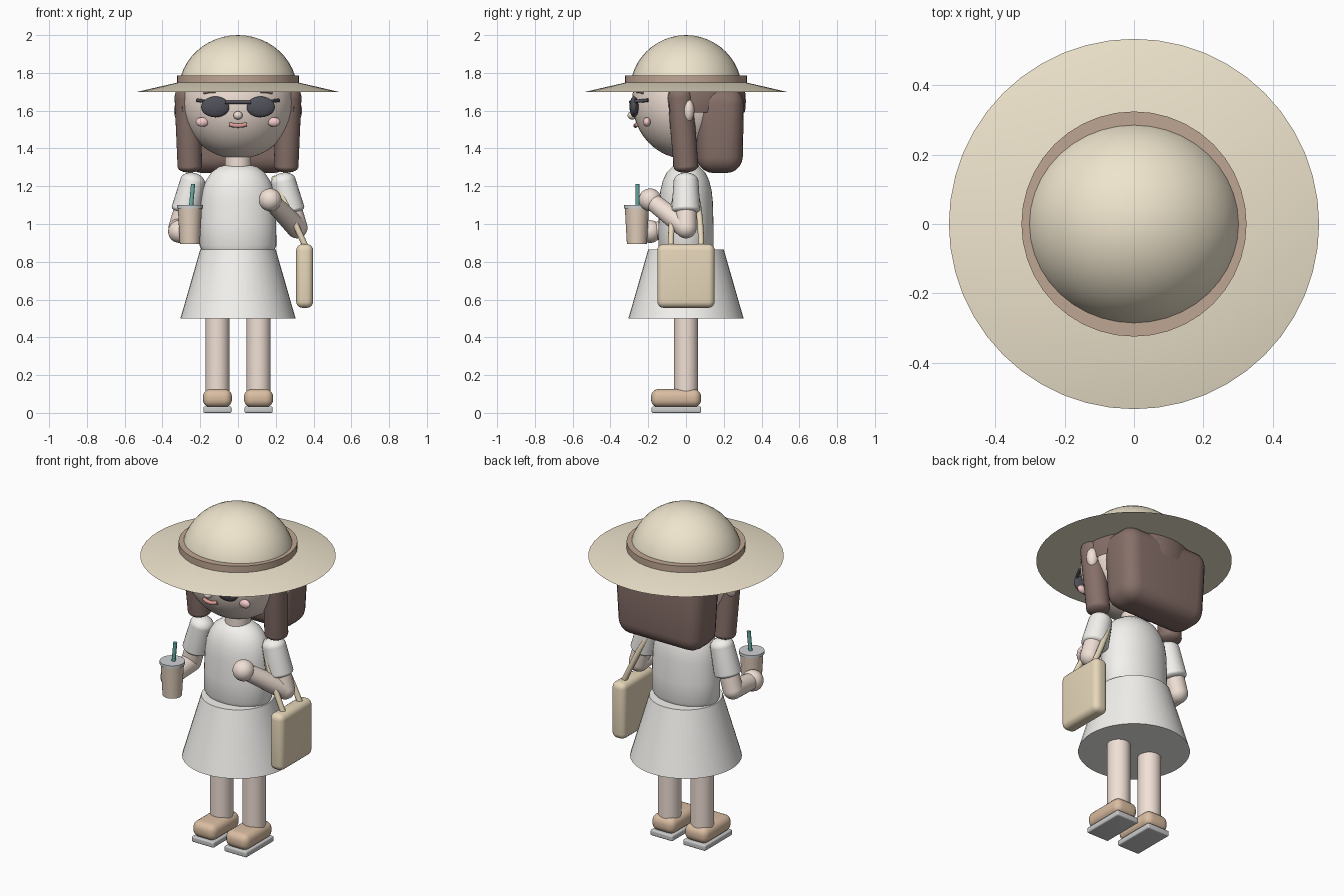
import bpy, bmesh, math
from mathutils import Vector, Matrix

if "Cube" in bpy.data.objects:
    bpy.data.objects.remove(bpy.data.objects["Cube"])

COLORS = {
    "skin": (.88, .75, .67), "hair": (.24, .16, .14), "straw_hat": (.86, .78, .61),
    "band": (.52, .38, .29), "dress": (.90, .89, .86), "drink": (.76, .62, .50),
    "lid": (.62, .64, .66), "straw": (.14, .42, .38), "bag": (.80, .68, .49),
    "shoe": (.70, .51, .36), "sole": (.93, .93, .93), "black": (.08, .08, .10),
    "blush": (.92, .60, .60), "lips": (.70, .33, .30)}
MATS = {}
for key, rgb in COLORS.items():
    MATS[key] = bpy.data.materials.new(key)
    MATS[key].diffuse_color = (*rgb, 1)


def finish(name, bm, mat, angle=35):
    bmesh.ops.recalc_face_normals(bm, faces=bm.faces)
    mesh = bpy.data.meshes.new(name)
    bm.to_mesh(mesh)
    bm.free()
    ob = bpy.data.objects.new(name, mesh)
    bpy.context.collection.objects.link(ob)
    mesh.materials.append(MATS[mat])
    bpy.ops.object.select_all(action='DESELECT')
    ob.select_set(True)
    bpy.context.view_layer.objects.active = ob
    bpy.ops.object.shade_smooth_by_angle(angle=math.radians(angle))
    return ob


def ellipsoid(name, loc, radii, mat, cuts=()):
    """Sphere scaled to radii; each cut (point, normal) removes the normal's side."""
    bm = bmesh.new()
    bmesh.ops.create_uvsphere(bm, u_segments=40, v_segments=24, radius=1)
    bmesh.ops.transform(bm, matrix=Matrix.Translation(loc) @ Matrix.Diagonal((*radii, 1)), verts=bm.verts)
    for co, no in cuts:
        geom = bm.verts[:] + bm.edges[:] + bm.faces[:]
        bmesh.ops.bisect_plane(bm, geom=geom, plane_co=co, plane_no=no, clear_outer=True)
    return finish(name, bm, mat)


def lathe(name, profile, mat, matrix=Matrix(), segs=40):
    """Revolve (radius, height) points around z, closing both ends."""
    bm = bmesh.new()
    rings = []
    for r, z in profile:
        rings.append([bm.verts.new((r * math.cos(2 * math.pi * i / segs),
                                    r * math.sin(2 * math.pi * i / segs), z)) for i in range(segs)])
    for a, b in zip(rings, rings[1:]):
        for i in range(segs):
            j = (i + 1) % segs
            bm.faces.new((a[i], a[j], b[j], b[i]))
    bm.faces.new(rings[0])
    bm.faces.new(rings[-1])
    bmesh.ops.transform(bm, matrix=matrix, verts=bm.verts)
    return finish(name, bm, mat)


def limb(name, a, b, ra, rb, mat, cap_a=1.0, cap_b=1.0):
    """Tapered capsule from a to b; caps below 1 flatten the ends."""
    a, b = Vector(a), Vector(b)
    d = b - a
    steps = [math.radians(t) for t in range(3, 91, 12)] + [math.pi / 2]
    prof = [(ra * math.sin(t), -ra * cap_a * math.cos(t)) for t in steps]
    prof += [(rb * math.sin(t), d.length + rb * cap_b * math.cos(t)) for t in reversed(steps)]
    m = Matrix.Translation(a) @ d.to_track_quat('Z', 'Y').to_matrix().to_4x4()
    return lathe(name, prof, mat, m, 28)


def rounded_box(name, lo, hi, bevel, mat, taper=1.0):
    """Bevelled box; taper shrinks the bottom about the box centre."""
    lo, hi = Vector(lo), Vector(hi)
    mid, size = (lo + hi) / 2, hi - lo
    bm = bmesh.new()
    bmesh.ops.create_cube(bm, size=1)
    for v in bm.verts:
        k = taper if v.co.z < 0 else 1
        v.co = mid + Vector((v.co.x * size.x * k, v.co.y * size.y * k, v.co.z * size.z))
    bmesh.ops.bevel(bm, geom=bm.edges[:], offset=bevel, segments=5, profile=.5, affect='EDGES')
    return finish(name, bm, mat)


def tube(name, points, radius, mat):
    """Round tube following a list of points."""
    cu = bpy.data.curves.new(name, 'CURVE')
    cu.dimensions = '3D'
    cu.bevel_depth, cu.bevel_resolution, cu.use_fill_caps = radius, 4, True
    sp = cu.splines.new('POLY')
    sp.points.add(len(points) - 1)
    for p, co in zip(sp.points, points):
        p.co = (*co, 1)
    cu.materials.append(MATS[mat])
    ob = bpy.data.objects.new(name, cu)
    bpy.context.collection.objects.link(ob)
    bpy.ops.object.select_all(action='DESELECT')
    ob.select_set(True)
    bpy.context.view_layer.objects.active = ob
    bpy.ops.object.convert(target='MESH')
    bpy.ops.object.shade_smooth_by_angle(angle=math.radians(50))


# Head, neck and face
ellipsoid("head", (0, 0, 1.65), (.30, .285, .305), "skin")
lathe("neck", [(.07, 1.25), (.07, 1.40)], "skin")
ellipsoid("nose", (0, -.285, 1.575), (.024, .024, .022), "skin")
tube("lips", [(.045 * t, -.268 + .008 * t * t, 1.52 + .008 * t * t) for t in (-1, -.5, 0, .5, 1)], .011, "lips")
tube("glasses_bridge", [(-.07, -.292, 1.645), (.07, -.292, 1.645)], .010, "black")
for s, side in ((-1, "left"), (1, "right")):
    lens = ellipsoid(f"{side}_lens", (s * .12, -.275, 1.62), (.075, .024, .055), "black")
    tube(f"{side}_temple", [(s * .18, -.27, 1.65), (s * .215, -.20, 1.655)], .009, "black")
    ellipsoid(f"{side}_cheek", (s * .19, -.207, 1.54), (.034, .02, .025), "blush")
    tube(f"{side}_brow", [(s * .12, -.257, 1.70), (s * .15, -.245, 1.702), (s * .18, -.228, 1.695)], .008, "hair")
    ellipsoid(f"{side}_ear", (s * .305, .012, 1.60), (.034, .032, .06), "skin")
    limb(f"{side}_hair_lock", (s * .268, -.03, 1.67), (s * .255, 0, 1.305), .068, .065, "hair", 1, .5)

# Hair: cap around the head and a thick bob behind it
ellipsoid("hair_cap", (0, .005, 1.65), (.312, .312, .31), "hair",
          [((0, -.09, 0), (0, -1, 0)), ((0, 0, 1.59), (0, 0, -1)), ((0, 0, 1.73), (0, 0, 1))])
rounded_box("back_hair", (-.295, .05, 1.27), (.295, .308, 1.72), .085, "hair", .93)

# Sun hat
lathe("hat_brim", [(.533, 1.70), (.315, 1.75)], "straw_hat", segs=48)
lathe("hat_band", [(.324, 1.74), (.324, 1.787)], "band")
ellipsoid("hat_crown", (0, 0, 1.70), (.315, .298, .30), "straw_hat", [((0, 0, 1.71), (0, 0, -1))])

# Dress
lathe("dress_top", [(.19, .86), (.203, .885), (.202, 1.0), (.197, 1.12), (.188, 1.18), (.170, 1.23),
                    (.140, 1.275), (.10, 1.303), (.06, 1.314), (.01, 1.317)],
      "dress", Matrix.Diagonal((1, .72, 1, 1)))
lathe("skirt", [(.305, .50), (.20, .865)], "dress")

# Legs and shoes
for s, side in ((-1, "left"), (1, "right")):
    x = s * .109
    lathe(f"{side}_leg", [(.064, .08), (.064, .55)], "skin", Matrix.Translation((x, 0, 0)))
    rounded_box(f"{side}_shoe", (x - .077, -.185, .03), (x + .077, .08, .126), .04, "shoe")
    rounded_box(f"{side}_sole", (x - .074, -.182, 0), (x + .074, .08, .034), .008, "sole")

# Arms: puffed sleeve, upper arm, forearm and hand
for s, side, hand in ((-1, "left", (-.31, -.19, .96)), (1, "right", (.17, -.19, 1.128))):
    elbow = (s * .312, 0, .98)
    limb(f"{side}_sleeve", (s * .24, 0, 1.225), (s * .277, 0, 1.075), .066, .076, "dress", .7, .35)
    limb(f"{side}_upper_arm", (s * .26, 0, 1.16), elbow, .055, .056, "skin")
    limb(f"{side}_forearm", elbow, hand, .056, .046, "skin")
    ellipsoid(f"{side}_hand", hand, (.06, .06, .06), "skin")

# Drink cup
cup = Matrix.Translation((-.255, -.26, 0))
lathe("cup", [(.053, .895), (.064, 1.09)], "drink", cup)
lathe("cup_lid", [(.069, 1.083), (.069, 1.10)], "lid", cup)
tube("drinking_straw", [(-.257, -.258, 1.0), (-.238, -.256, 1.212)], .011, "straw")

# Shoulder bag and its strap
rounded_box("bag", (.308, -.152, .556), (.398, .152, .894), .034, "bag")
arc = [math.pi * i / 24 for i in range(25)]
tube("bag_strap", [(.358 - .165 * math.sin(t), .08 * math.cos(t), .88 + .36 * math.sin(t)) for t in arc],
     .016, "bag")

for m in bpy.data.materials:
    if m.users and not m.is_grease_pencil:
        m.use_nodes = True
        m.node_tree.nodes["Principled BSDF"].inputs["Base Color"].default_value = m.diffuse_color
